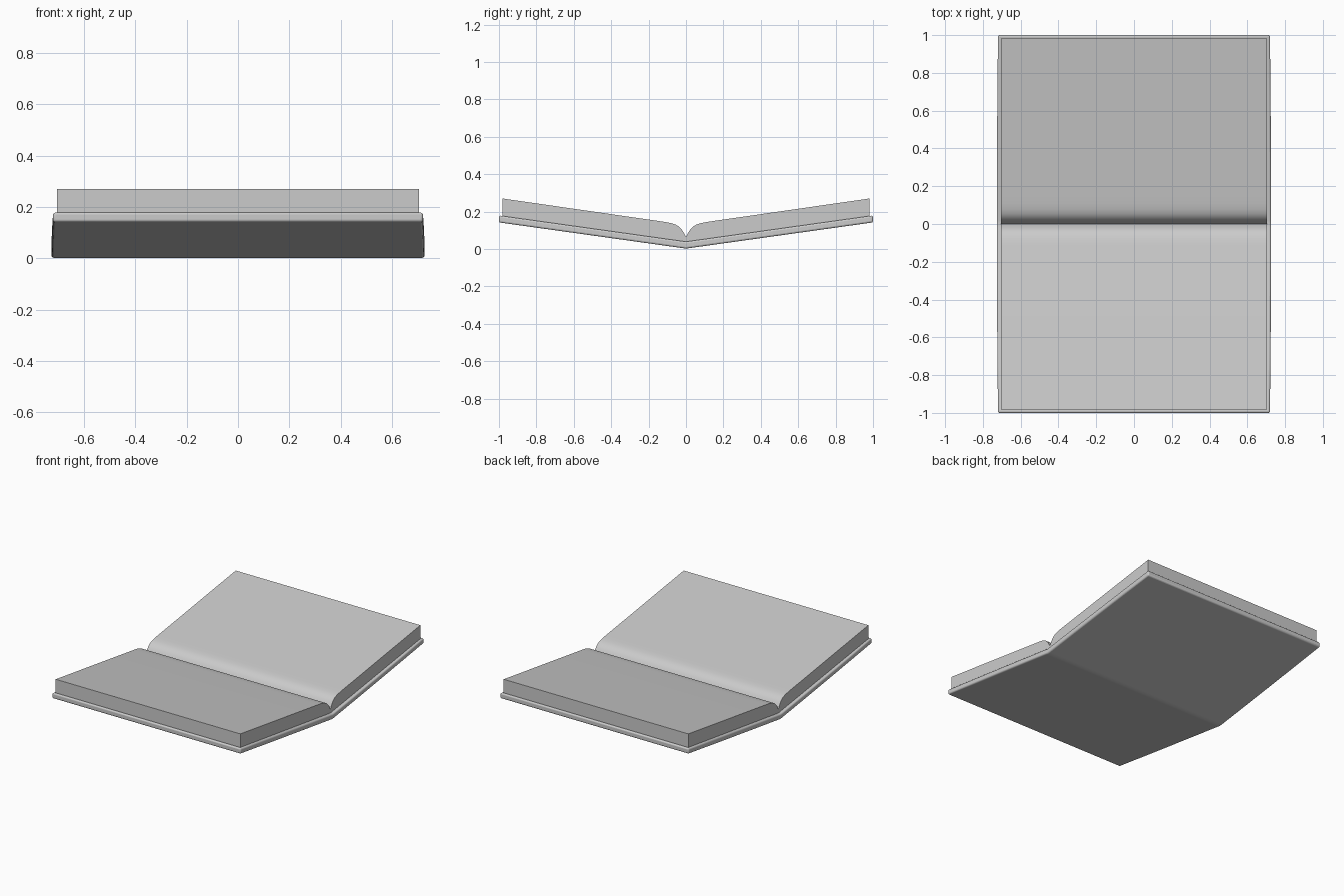
import bpy, bmesh

if "Cube" in bpy.data.objects:
    bpy.data.objects.remove(bpy.data.objects["Cube"])


def mirrored(half):
    # half runs from the centre line (y = 0) outwards to +y
    return [(-y, z) for y, z in reversed(half[1:])] + half


def strip_solid(name, top_half, bottom_half, half_width):
    """Closed solid lofted along y between a top and a bottom profile line."""
    outline = mirrored(bottom_half) + mirrored(top_half)[::-1]
    bm = bmesh.new()
    sides = [[bm.verts.new((s * half_width(y), y, z)) for y, z in outline] for s in (-1, 1)]
    a, b = sides
    n = len(outline)
    for i in range(n):
        j = (i + 1) % n
        bm.faces.new((a[i], a[j], b[j], b[i]))
    caps = [bm.faces.new(a), bm.faces.new(b)]
    bmesh.ops.recalc_face_normals(bm, faces=bm.faces)
    mesh = bpy.data.meshes.new(name)
    bm.to_mesh(mesh)
    bm.free()
    obj = bpy.data.objects.new(name, mesh)
    bpy.context.collection.objects.link(obj)
    bpy.ops.object.select_all(action='DESELECT')
    obj.select_set(True)
    bpy.context.view_layer.objects.active = obj
    bpy.ops.object.shade_smooth_by_angle(angle=0.6)
    return obj


# Cover: shallow V board, slightly wider at the spine, with rounded edges
steps = [0, 0.02, 0.25, 0.5, 0.75, 1.0]
bottom = [(y, 0.002 + 0.14 * y) for y in steps]
top = [(y, 0.039 + 0.14 * y) for y in steps]
cover = strip_solid("cover", top, bottom, lambda y: 0.72 + 0.006 * (1 - y * y))
bevel = cover.modifiers.new("rounded_edges", 'BEVEL')
bevel.width = 0.009
bevel.segments = 3
bevel.limit_method = 'ANGLE'
bevel.angle_limit = 0.7

# Page block: two stacks that curl down into the gutter
page_top = [(0, 0.065), (0.006, 0.076), (0.014, 0.091), (0.025, 0.107), (0.038, 0.120),
            (0.055, 0.130), (0.078, 0.138), (0.11, 0.144), (0.15, 0.150), (0.982, 0.27)]
page_bottom = [(0, 0.035), (0.982, 0.172)]
strip_solid("pages", page_top, page_bottom, lambda y: 0.705)
